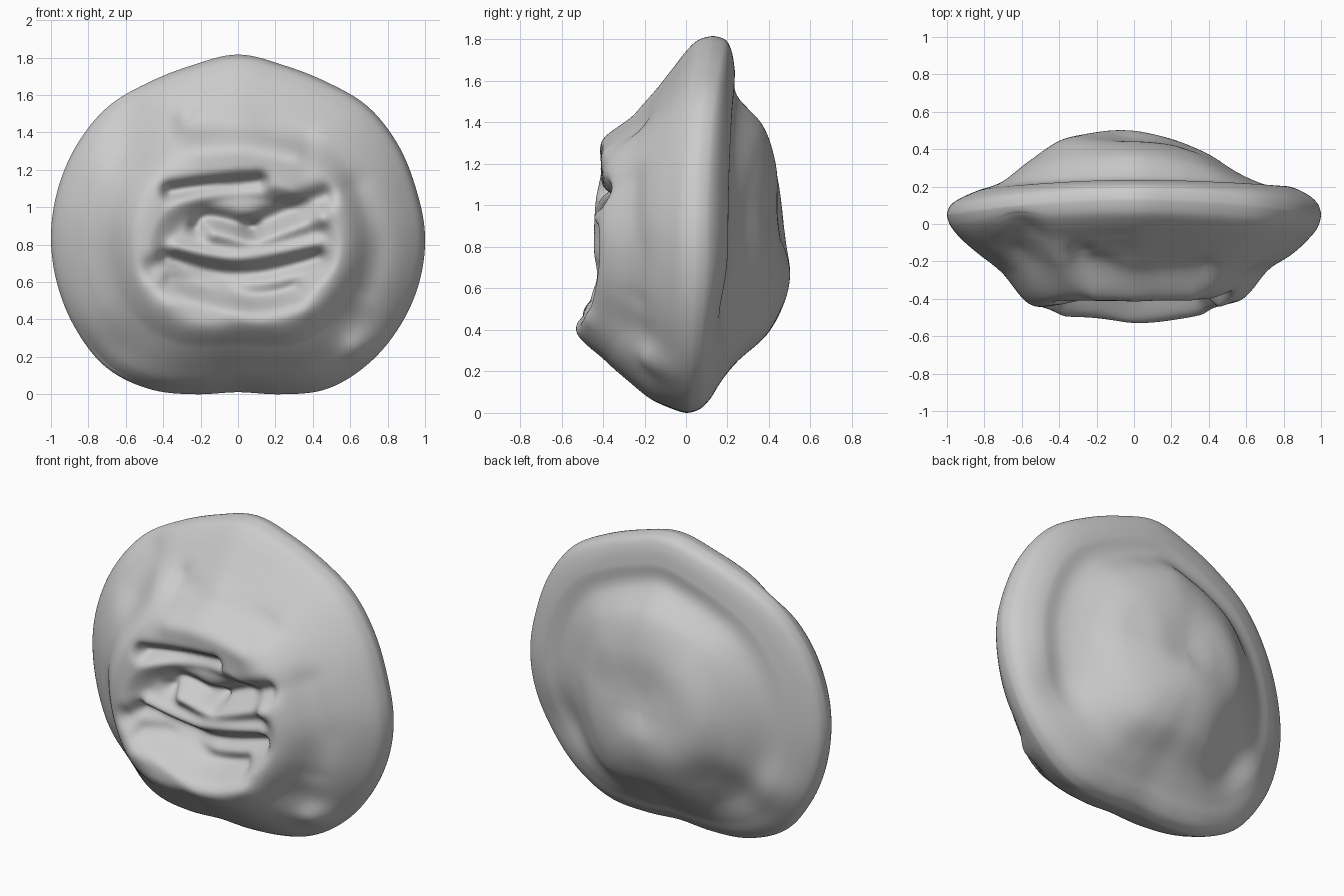
import bpy, bmesh, math

if "Cube" in bpy.data.objects:
    bpy.data.objects.remove(bpy.data.objects["Cube"])

SEGS, RINGS = 176, 120
CZ = 0.85

# outline radius every 15 degrees, counter-clockwise from +x in the front view
OUTLINE = [1.0, .985, .985, .98, .95, .945, .97, .945, .95, .98, .99, .995,
           1.0, 1.0, 1.0, .995, .945, .876, .835, .876, .945, .975, .99, 1.0]

# depth (y) from centre to rim toward right, top, left, bottom
FRONT = [[-.40, -.40, -.40, -.415, -.29, -.18, -.09, -.02, .05],
         [-.40, -.39, -.41, -.34, -.17, -.07, .0, .06, .13],
         [-.40, -.41, -.43, -.43, -.26, -.16, -.08, -.01, .05],
         [-.40, -.41, -.46, -.51, -.39, -.27, -.17, -.06, .0]]
BACK = [[.46, .455, .385, .275, .21, .20, .16, .11, .05],
        [.46, .455, .43, .37, .245, .235, .22, .19, .13],
        [.46, .47, .45, .34, .225, .18, .14, .10, .05],
        [.46, .48, .46, .39, .25, .16, .11, .06, .0]]

# folds and dents: (points in x,z; width; depth along +y)
FRONT_MARKS = [
    ([(-.36, 1.09), (-.15, 1.12), (.11, 1.14)], .045, .09),            # upper groove
    ([(.08, .9), (.25, .98), (.46, 1.06)], .06, .08),                  # right groove
    ([(-.22, .90), (-.18, .95), (-.08, .94), (.08, .89)], .045, .07),  # arch
    ([(-.12, .86), (.1, .83), (.44, .94)], .05, -.05),                 # folds
    ([(-.33, .79), (0, .735), (.42, .81)], .045, -.05),
    ([(-.38, .73), (-.15, .67), (.1, .65), (.43, .73)], .045, .06),    # lower groove
    ([(-.36, .61), (-.1, .6), (.08, .54), (.3, .56)], .06, .06),       # shelf
    ([(-.45, .68)], .06, .05),
    ([(-.36, .5), (-.15, .48), (.1, .41), (.35, .46)], .06, -.02),     # lower lip
    ([(-.28, 1.47), (-.24, 1.43), (.05, 1.42), (.35, 1.36)], .07, .04),
    ([(-.2, 1.31), (.05, 1.32), (.3, 1.27)], .07, -.025),              # upper lip
    ([(-.38, 1.42)], .10, -.04),
    ([(-.58, 1.5), (-.6, 1.32)], .12, .05),
    ([(.64, .25)], .08, -.04),
    ([(.6, .42)], .13, .05),
    ([(-.66, .24)], .15, .04),
    ([(.63, 1.1), (.73, .82), (.68, .58)], .09, .035)]
BACK_MARKS = [
    ([(-.1, .70)], .2, .025),
    ([(0, .95), (.25, .95)], .16, -.02),
    ([(.66, .5)], .18, -.04),
    ([(-.70, .45)], .16, .035),
    ([(-.45, .44)], .17, -.06)]


def spline(a, b, c, d, f):
    return b + .5 * f * (c - a + f * (2*a - 5*b + 4*c - d + f * (3*(b - c) + d - a)))


def along(vals, t):
    n = len(vals) - 1
    if n == 0:
        return vals[0]
    i = min(int(t * n), n - 1)
    return spline(vals[max(i - 1, 0)], vals[i], vals[i + 1], vals[min(i + 2, n)], t * n - i)


def radius(ang):
    n = len(OUTLINE)
    u = ang / (2 * math.pi) * n
    i = int(u)
    return spline(*[OUTLINE[(i + k) % n] for k in (-1, 0, 1, 2)], u - i)


def smooth_strokes(table):
    """Replace each mark's points by dense samples of a smooth curve."""
    out = []
    for pts, w, d in table:
        n = 24 * (len(pts) - 1)
        xs, zs = zip(*pts)
        out.append(([(along(xs, k / max(n, 1)), along(zs, k / max(n, 1)))
                     for k in range(n + 1)], w, d))
    return out


def marks(x, z, table):
    total = 0
    for pts, w, d in table:
        q = min((x - a) ** 2 + (z - b) ** 2 for a, b in pts) / (w * w)
        if q < 9:
            total += d * math.exp(-q)
    return total


def mouth(x, z):
    """Shallow oval recess with a soft step at its lip."""
    e = math.hypot((x - .04) / .50, (z - .79) / .34)
    f = max(0, min(1, (1.04 - e) / .3))
    return .06 * f * f * (3 - 2 * f)


def depth(t, ang, profiles):
    c, s = math.cos(ang), math.sin(ang)
    weights = (max(c, 0)**2, max(s, 0)**2, max(-c, 0)**2, max(-s, 0)**2)
    return sum(w * along(p, t) for w, p in zip(weights, profiles) if w > 0)


# lumpy shell: two polar height surfaces joined at a shared rim
bm = bmesh.new()
angles = [2 * math.pi * k / SEGS for k in range(SEGS)]
radii = [radius(a) for a in angles]
rim = [bm.verts.new((r * math.cos(a), depth(1, a, FRONT), CZ + r * math.sin(a)))
       for a, r in zip(angles, radii)]
for profiles, table, is_front in ((FRONT, FRONT_MARKS, True), (BACK, BACK_MARKS, False)):
    table = smooth_strokes(table)

    def detail(x, z):
        return marks(x, z, table) + (mouth(x, z) if is_front else 0)

    centre = bm.verts.new((0, profiles[0][0] + detail(0, CZ), CZ))
    prev = None
    for j in range(1, RINGS + 1):
        t = j / RINGS
        ring = rim
        if j < RINGS:
            ring = []
            for a, r0 in zip(angles, radii):
                r = r0 * math.sin(t * math.pi / 2)
                x, z = r * math.cos(a), CZ + r * math.sin(a)
                y = depth(t, a, profiles) + detail(x, z) * min(1, (1 - t) * 8)
                ring.append(bm.verts.new((x, y, z)))
        for k in range(SEGS):
            m = (k + 1) % SEGS
            if prev:
                bm.faces.new((prev[k], prev[m], ring[m], ring[k]))
            else:
                bm.faces.new((centre, ring[m], ring[k]))
        prev = ring
bmesh.ops.recalc_face_normals(bm, faces=bm.faces)

# stand the shell on the ground
low = min(v.co.z for v in bm.verts)
bmesh.ops.translate(bm, verts=bm.verts, vec=(0, 0, -low))
for f in bm.faces:
    f.smooth = True
mesh = bpy.data.meshes.new("lumpy_shell")
bm.to_mesh(mesh)
bm.free()
shell = bpy.data.objects.new("lumpy_shell", mesh)
bpy.context.collection.objects.link(shell)
